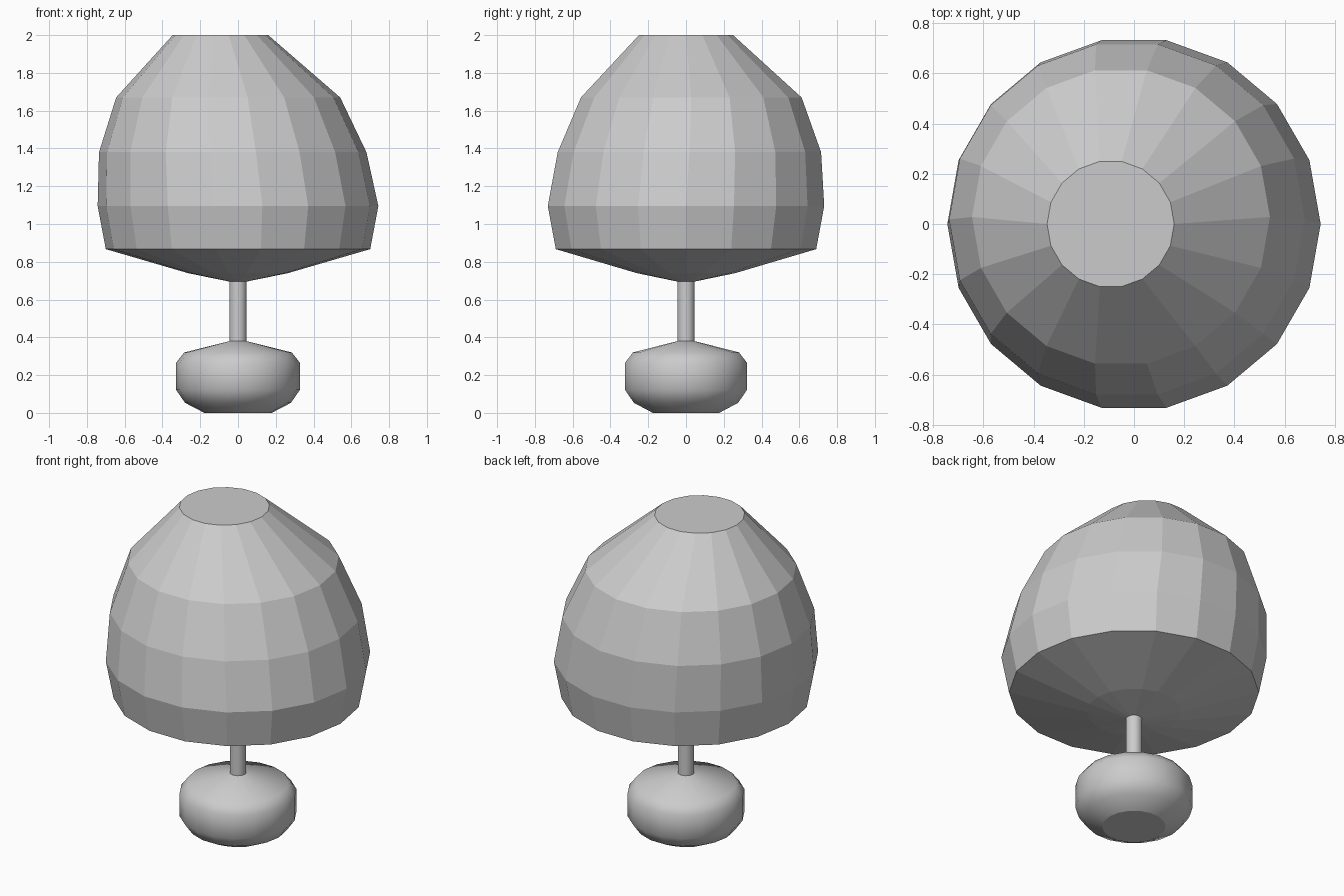
import bpy, bmesh, math

if "Cube" in bpy.data.objects:
    bpy.data.objects.remove(bpy.data.objects["Cube"])

SIDES = 18


def lathe(name, rings, smooth=False):
    """Stack of capped 18-sided rings: (z, radius, centre x, centre y)."""
    bm = bmesh.new()
    loops = []
    for z, r, cx, cy in rings:
        loops.append([bm.verts.new((cx + r * math.cos(2 * math.pi * i / SIDES),
                                    cy + r * math.sin(2 * math.pi * i / SIDES), z))
                      for i in range(SIDES)])
    for a, b in zip(loops, loops[1:]):
        for i in range(SIDES):
            j = (i + 1) % SIDES
            f = bm.faces.new((a[i], a[j], b[j], b[i]))
            f.smooth = smooth
    # flat end caps
    bm.faces.new(loops[0][::-1])
    bm.faces.new(loops[-1])
    me = bpy.data.meshes.new(name)
    bm.to_mesh(me)
    bm.free()
    ob = bpy.data.objects.new(name, me)
    bpy.context.collection.objects.link(ob)
    return ob


# faceted, slightly leaning dome with a shallow conical underside
lathe("shade", [
    (0.695, 0.045, 0, 0),
    (0.74, 0.265, 0, 0),
    (0.867, 0.70, 0, 0),
    (1.095, 0.743, 0, 0),
    (1.38, 0.708, -0.028, 0.018),
    (1.67, 0.593, -0.052, 0.028),
    (2.0, 0.253, -0.093, 0),
])

# thin round stem
lathe("stem", [(0.375, 0.046, 0, 0), (0.70, 0.046, 0, 0)], smooth=True)

# smooth rounded foot
lathe("base", [
    (0.0, 0.178, 0, 0),
    (0.053, 0.28, 0, 0),
    (0.122, 0.328, 0, 0),
    (0.265, 0.328, 0, 0),
    (0.32, 0.285, 0, 0),
    (0.38, 0.046, 0, 0),
], smooth=True)
